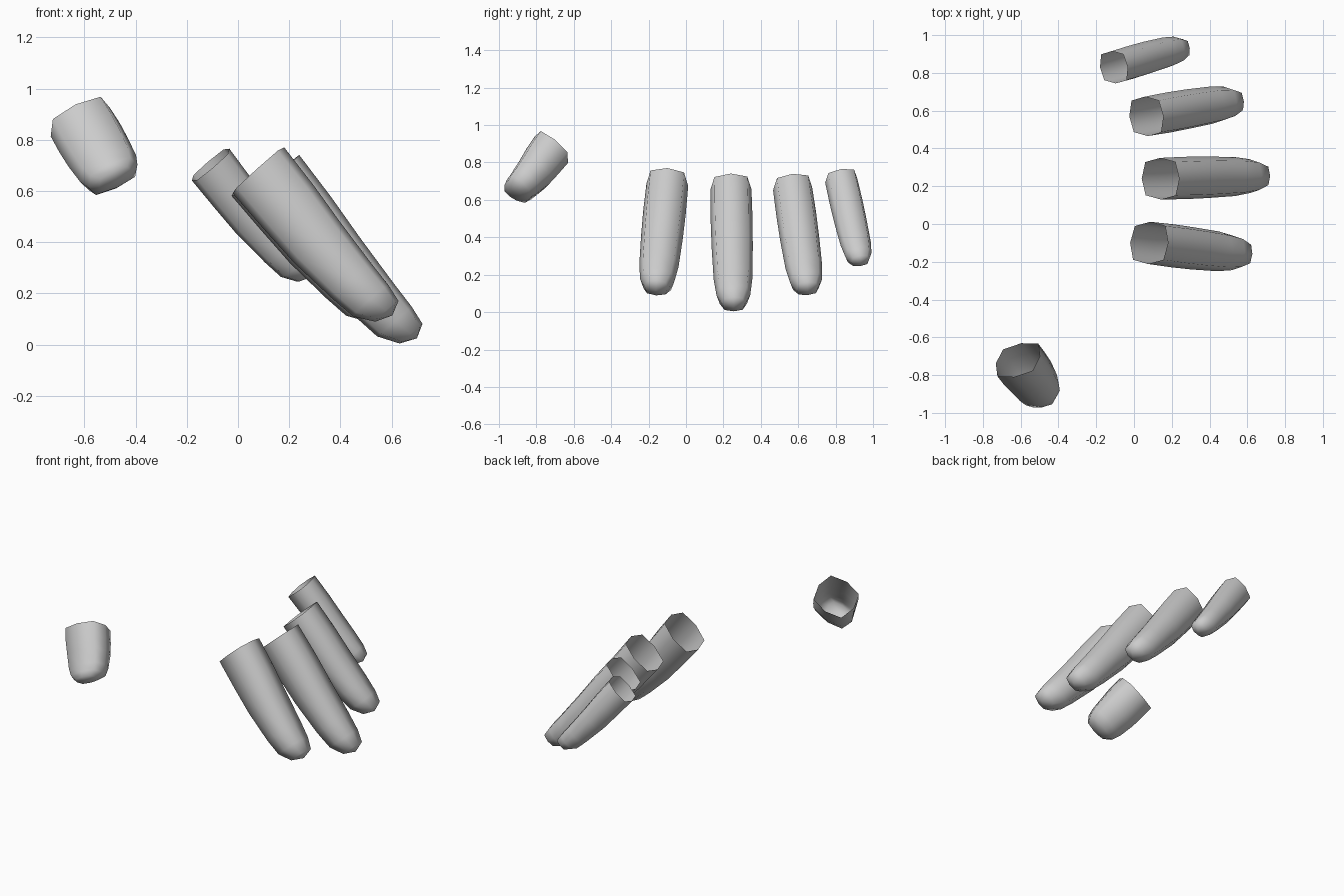
import bpy, bmesh, math
from mathutils import Vector

if "Cube" in bpy.data.objects:
    bpy.data.objects.remove(bpy.data.objects["Cube"])

# Shared finger shape: (position along, bend, thickness, width) as fractions
STATIONS = [(0, 0, 1, 1), (0.25, -0.06, 0.96, 1.02), (0.48, -0.13, 0.89, 1),
            (0.75, -0.13, 0.76, 0.94), (0.89, -0.10, 0.68, 0.82), (0.985, 0.04, 0.45, 0.55)]
TIP = (1.02, 0.08)
# Boxy octagon cross-section
SECTION = [(1, 0), (0.8, 0.8), (0, 1), (-0.8, 0.8), (-1, 0), (-0.8, -0.8), (0, -1), (0.8, -0.8)]


def finger(name, root, tip, thick, width, side=(0, 1, 0)):
    """Open-ended sleeve from root to a closed rounded tip."""
    root, tip, side = Vector(root), Vector(tip), Vector(side)
    axis = tip - root
    a = axis.normalized()
    w = (side - a * side.dot(a)).normalized()
    u = a.cross(w)
    bm = bmesh.new()
    rings = []
    for t, bend, ft, fw in STATIONS:
        c = root + axis * t + u * (bend * thick)
        rings.append([bm.verts.new(c + u * (p * thick * ft) + w * (q * width * fw))
                      for p, q in SECTION])
    n = len(SECTION)
    for r0, r1 in zip(rings, rings[1:]):
        for i in range(n):
            j = (i + 1) % n
            bm.faces.new((r0[i], r0[j], r1[j], r1[i]))
    end = bm.verts.new(root + axis * TIP[0] + u * (TIP[1] * thick))
    for i in range(n):
        bm.faces.new((rings[-1][i], rings[-1][(i + 1) % n], end))
    for f in bm.faces:
        f.smooth = True
    # The open tube faces outward away from its axis
    bm.normal_update()
    f = bm.faces[:][0]
    if f.normal.dot(f.calc_center_median() - root - a * (f.calc_center_median() - root).dot(a)) < 0:
        bmesh.ops.reverse_faces(bm, faces=bm.faces[:])
    mesh = bpy.data.meshes.new(name)
    bm.to_mesh(mesh)
    bm.free()
    ob = bpy.data.objects.new(name, mesh)
    bpy.context.collection.objects.link(ob)
    return ob


# Four fingers
finger("index_finger", (0.08, -0.10, 0.68), (0.585, -0.16, 0.118), 0.135, 0.112)
finger("middle_finger", (0.14, 0.24, 0.655), (0.68, 0.255, 0.03), 0.131, 0.11)
finger("ring_finger", (0.065, 0.57, 0.66), (0.545, 0.65, 0.115), 0.12, 0.105)
finger("little_finger", (-0.107, 0.83, 0.703), (0.265, 0.933, 0.265), 0.096, 0.087)
# Thumb, turned sideways
finger("thumb", (-0.615, -0.72, 0.868), (-0.475, -0.93, 0.64), 0.115, 0.13, (0.235, 0.03, 0.10))
